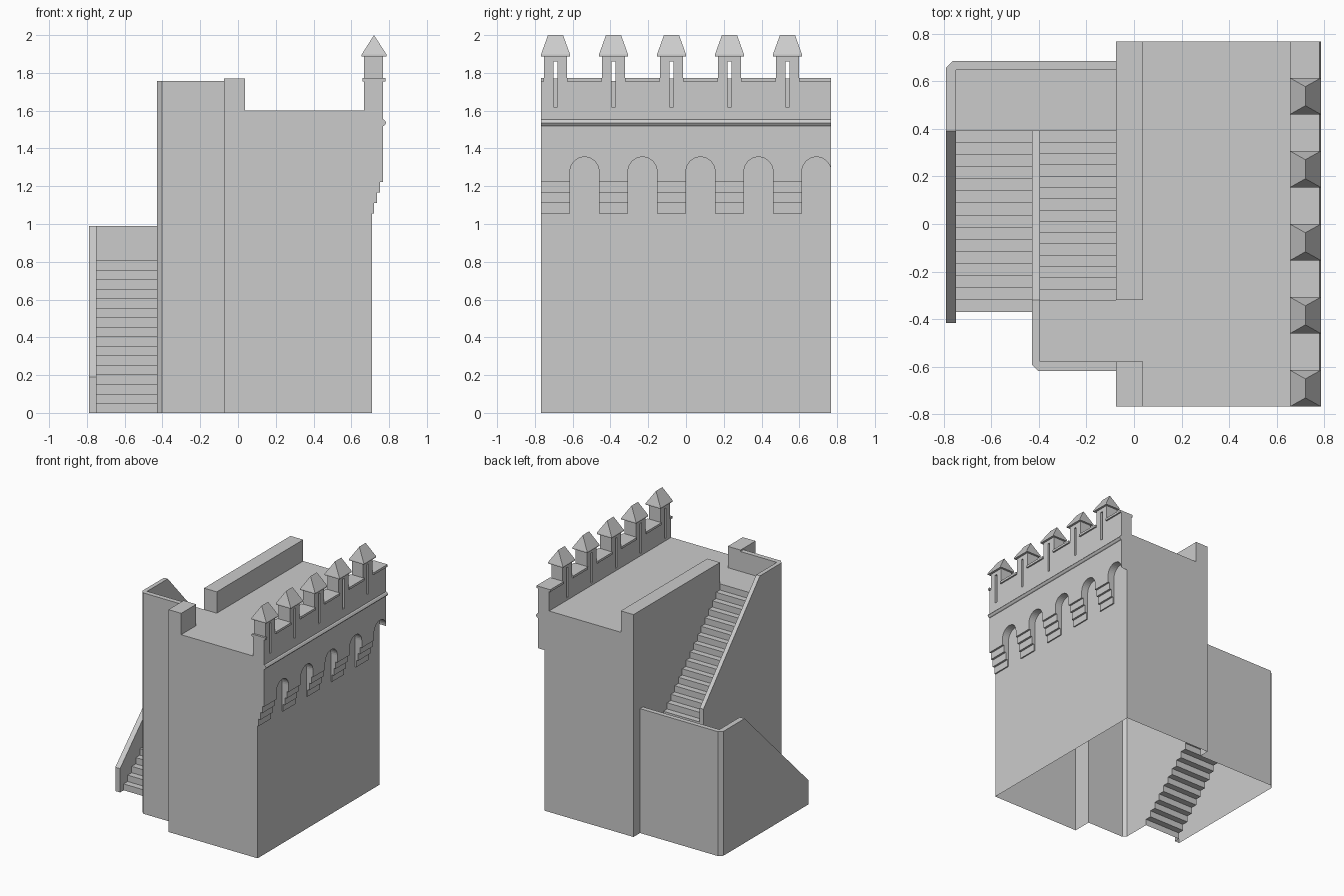
import bpy, bmesh, math
from mathutils import Vector

if "Cube" in bpy.data.objects:
    bpy.data.objects.remove(bpy.data.objects["Cube"])

W = 0.7675            # half depth of the tower
CELL = 2 * W / 10     # one corbel or one arch opening


def obj_from(bm, name):
    bmesh.ops.recalc_face_normals(bm, faces=bm.faces)
    me = bpy.data.meshes.new(name)
    bm.to_mesh(me)
    bm.free()
    ob = bpy.data.objects.new(name, me)
    bpy.context.collection.objects.link(ob)
    return ob


def prism(name, pts, axis, a, b):
    """Extrude a 2D outline along an axis from a to b."""
    place = {'x': lambda p, t: (t, p[0], p[1]),
             'y': lambda p, t: (p[0], t, p[1]),
             'z': lambda p, t: (p[0], p[1], t)}[axis]
    bm = bmesh.new()
    face = bm.faces.new([bm.verts.new(place(p, a)) for p in pts])
    ext = bmesh.ops.extrude_face_region(bm, geom=[face])
    move = Vector(place((0, 0), b - a))
    bmesh.ops.translate(bm, vec=move,
                        verts=[v for v in ext['geom'] if isinstance(v, bmesh.types.BMVert)])
    return obj_from(bm, name)


def box(name, x0, x1, y0, y1, z0, z1):
    return prism(name, [(x0, y0), (x1, y0), (x1, y1), (x0, y1)], 'z', z0, z1)


def boolean(ob, other, op):
    m = ob.modifiers.new("bool", 'BOOLEAN')
    m.operation, m.solver, m.object = op, 'EXACT', other
    dg = bpy.context.evaluated_depsgraph_get()
    ob_mesh = bpy.data.meshes.new_from_object(ob.evaluated_get(dg))
    ob.modifiers.clear()
    ob.data = ob_mesh
    bpy.data.objects.remove(other)


def steps(y0, y1, z0, z1, n):
    """Stair outline with n risers; the last riser stands at y1."""
    h, t = (z1 - z0) / n, (y1 - y0) / (n - 1)
    pts = []
    for i in range(n):
        if i:
            pts.append((y0 + t * i, z0 + h * i))
        pts.append((y0 + t * i, z0 + h * (i + 1)))
    return pts


# Main tower block
tower = box("tower", -0.075, 0.71, -W, W, 0, 1.6)

# Lower flight, landing and side wall
lower = prism("lower_stair", [(-0.79, -0.415), (-0.05, -0.415), (-0.05, 0.685),
                              (-0.762, 0.685), (-0.79, 0.657)], 'z', 0, 0.99)
air = [(-0.6, -0.1), (-0.37, -0.1)] + steps(-0.37, 0.392, 0, 0.808, 16) + \
      [(0.648, 0.808), (0.648, 1.5), (-0.6, 1.5)]
boolean(lower, prism("cut", air, 'x', -0.748, 0.1), 'DIFFERENCE')
boolean(lower, prism("cut", [(-0.515, 0.09), (0.392, 0.991), (0.392, 1.3), (-0.515, 1.3)],
                     'x', -0.9, -0.7), 'DIFFERENCE')

# Upper flight, top platform and side wall
upper = prism("upper_stair", [(-0.05, -0.617), (-0.05, 0.392), (-0.428, 0.392),
                              (-0.428, -0.592), (-0.403, -0.617)], 'z', 0, 1.758)
top = steps(0.392, -0.32, 0.808, 1.6, 16)
air = [(0.6, top[0][1])] + top + [(-0.578, 1.6), (-0.578, 2.2), (0.6, 2.2)]
boolean(upper, prism("cut", air, 'x', -0.395, 0.1), 'DIFFERENCE')
boolean(upper, prism("cut", [(-0.32, 1.759), (0.463, 0.89), (0.463, 2), (-0.32, 2)],
                     'x', -0.6, 0.1), 'DIFFERENCE')

# Join everything into one shell, with the rear parapets
for part in (lower, upper,
             box("parapet", -0.075, 0.037, -0.32, W, 1.5, 1.77),
             box("parapet", -0.075, 0.037, -W, -0.578, 1.5, 1.77)):
    boolean(tower, part, 'UNION')

# The shell is open underneath
bm = bmesh.new()
bm.from_mesh(tower.data)
floor = [f for f in bm.faces if all(abs(v.co.z) < 1e-4 for v in f.verts)]
bmesh.ops.delete(bm, geom=floor, context='FACES')
bm.to_mesh(tower.data)
bm.free()

# Overhanging arcade: flat corbel seats alternate with round arches
outline = [(W, 1.6), (-W, 1.6)]
for i in range(5):
    y = -W + 2 * CELL * i
    outline += [(y, 1.222), (y + CELL, 1.222)]
    for k in range(17):
        a = math.pi * (1 - k / 16)
        outline.append((y + CELL * 1.5 + CELL / 2 * math.cos(a), 1.278 + CELL / 2 * math.sin(a)))
outline[-1] = (W, 1.278)
prism("arcade", outline, 'x', 0.71, 0.768)

# Stepped corbels
corbel = [(0.71, 1.055), (0.72, 1.055), (0.72, 1.11), (0.736, 1.11), (0.736, 1.168),
          (0.753, 1.168), (0.753, 1.222), (0.71, 1.222)]
for i in range(5):
    y = -W + 2 * CELL * i
    prism("corbel", corbel, 'y', y, y + CELL)

# Moulded string course
prism("string_course", [(0.768, 1.518), (0.776, 1.522), (0.785, 1.535), (0.776, 1.55),
                        (0.768, 1.554)], 'y', -W, W)

# Battlement wall with merlons and arrow slits
centres = [-W + CELL / 2 + 2 * CELL * i for i in range(5)]
outline = [(W, 1.758), (W, 1.6), (-W, 1.6), (-W, 1.758)]
for c in centres:
    outline += [(c - 0.06, 1.758), (c - 0.06, 1.89), (c + 0.06, 1.89), (c + 0.06, 1.758)]
battlement = prism("battlement", outline, 'x', 0.668, 0.768)
for c in centres:
    boolean(battlement, box("cut", 0.6, 0.9, c - 0.01, c + 0.01, 1.62, 1.86), 'DIFFERENCE')

# Coping between merlons
edges = [-W] + [e for c in centres for e in (c - 0.06, c + 0.06)] + [W]
for a, b in zip(edges[::2], edges[1::2]):
    box("coping", 0.658, 0.78, a, b, 1.754, 1.772)

# Hipped merlon roofs
for c in centres:
    bm = bmesh.new()
    for z in (1.888, 1.898):
        for x in (0.655, 0.786):
            for s in (-1, 1):
                bm.verts.new((x, c + s * CELL / 2, z))
    for s in (-1, 1):
        bm.verts.new((0.72, c + s * 0.04, 2.0))
    bmesh.ops.convex_hull(bm, input=bm.verts)
    bmesh.ops.dissolve_limit(bm, angle_limit=0.01, verts=bm.verts, edges=bm.edges)
    obj_from(bm, "merlon_roof")
